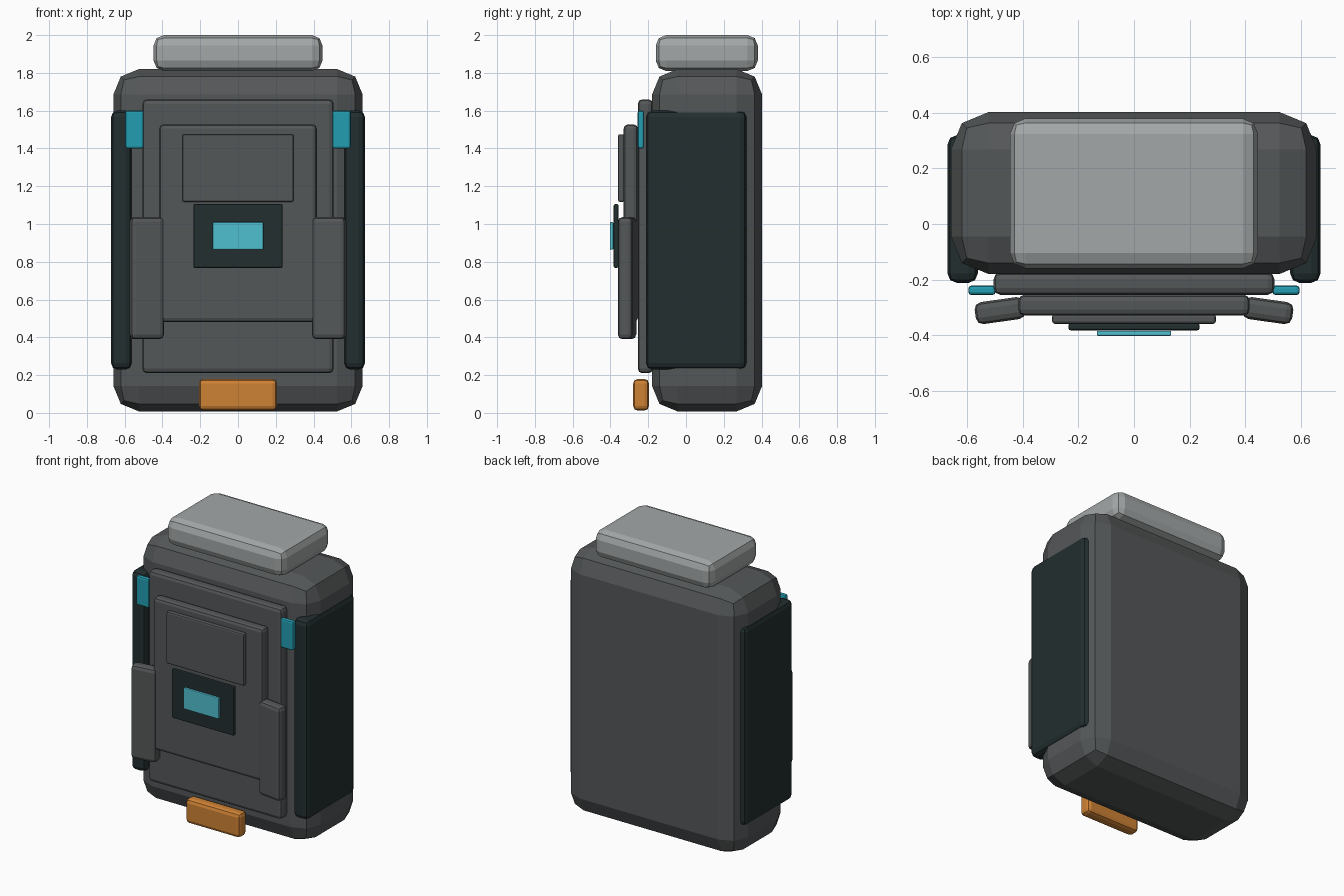
import bpy, bmesh, math

if "Cube" in bpy.data.objects:
    bpy.data.objects.remove(bpy.data.objects["Cube"])


def material(name, rgb):
    # display values 0-255 converted to linear
    lin = [((c / 255 + 0.055) / 1.055) ** 2.4 for c in rgb]
    m = bpy.data.materials.new(name)
    m.diffuse_color = (*lin, 1)
    m.use_nodes = True
    m.node_tree.nodes["Principled BSDF"].inputs["Base Color"].default_value = m.diffuse_color
    return m


GREY = material("dark grey", (84, 87, 88))
LIGHT = material("light grey", (163, 167, 167))
DARK = material("dark teal", (34, 46, 47))
CYAN = material("cyan", (35, 158, 178))
GLOW = material("bright cyan", (80, 192, 208))
ORANGE = material("orange", (206, 130, 52))


def box(name, x, y, z, bevel, mat, turn=0.0):
    """Bevelled block from (min, max) ranges, turned about its own vertical axis."""
    bm = bmesh.new()
    bmesh.ops.create_cube(bm, size=1)
    bmesh.ops.scale(bm, vec=[r[1] - r[0] for r in (x, y, z)], verts=bm.verts)
    bmesh.ops.bevel(bm, geom=bm.edges[:], offset=bevel, segments=2,
                    profile=0.5, affect='EDGES')
    mesh = bpy.data.meshes.new(name)
    bm.to_mesh(mesh)
    bm.free()
    mesh.materials.append(mat)
    ob = bpy.data.objects.new(name, mesh)
    ob.location = [sum(r) / 2 for r in (x, y, z)]
    ob.rotation_euler.z = math.radians(turn)
    bpy.context.collection.objects.link(ob)
    return ob


# main pack and top roll
box("main_body", (-.66, .66), (-.18, .403), (.008, 1.82), .135, GREY)
box("top_roll", (-.447, .447), (-.16, .38), (1.81, 2.0), .055, LIGHT)

# stacked front layers
box("front_panel_large", (-.506, .506), (-.255, -.175), (.21, 1.66), .024, GREY)
box("front_panel_medium", (-.417, .417), (-.33, -.255), (.48, 1.527), .022, GREY)
box("upper_pocket", (-.295, .295), (-.36, -.325), (1.117, 1.475), .01, GREY)
box("screen_frame", (-.236, .236), (-.383, -.358), (.768, 1.105), .007, DARK)
box("screen", (-.134, .134), (-.403, -.385), (.864, 1.01), .005, GLOW)
box("bottom_buckle", (-.207, .207), (-.28, -.196), (.012, .18), .025, ORANGE)

# mirrored side parts
for side, s in (("left", -1), ("right", 1)):
    def span(a, b):
        return tuple(sorted((s * a, s * b)))
    box(side + "_side_panel", span(.563, .672), (-.212, .32), (.23, 1.6), .033, DARK)
    box(side + "_pouch", span(.393, .573), (-.352, -.272), (.39, 1.037), .025, GREY, -8 * s)
    box(side + "_light_tab", span(.499, .597), (-.256, -.222), (1.4, 1.6), .011, CYAN)
